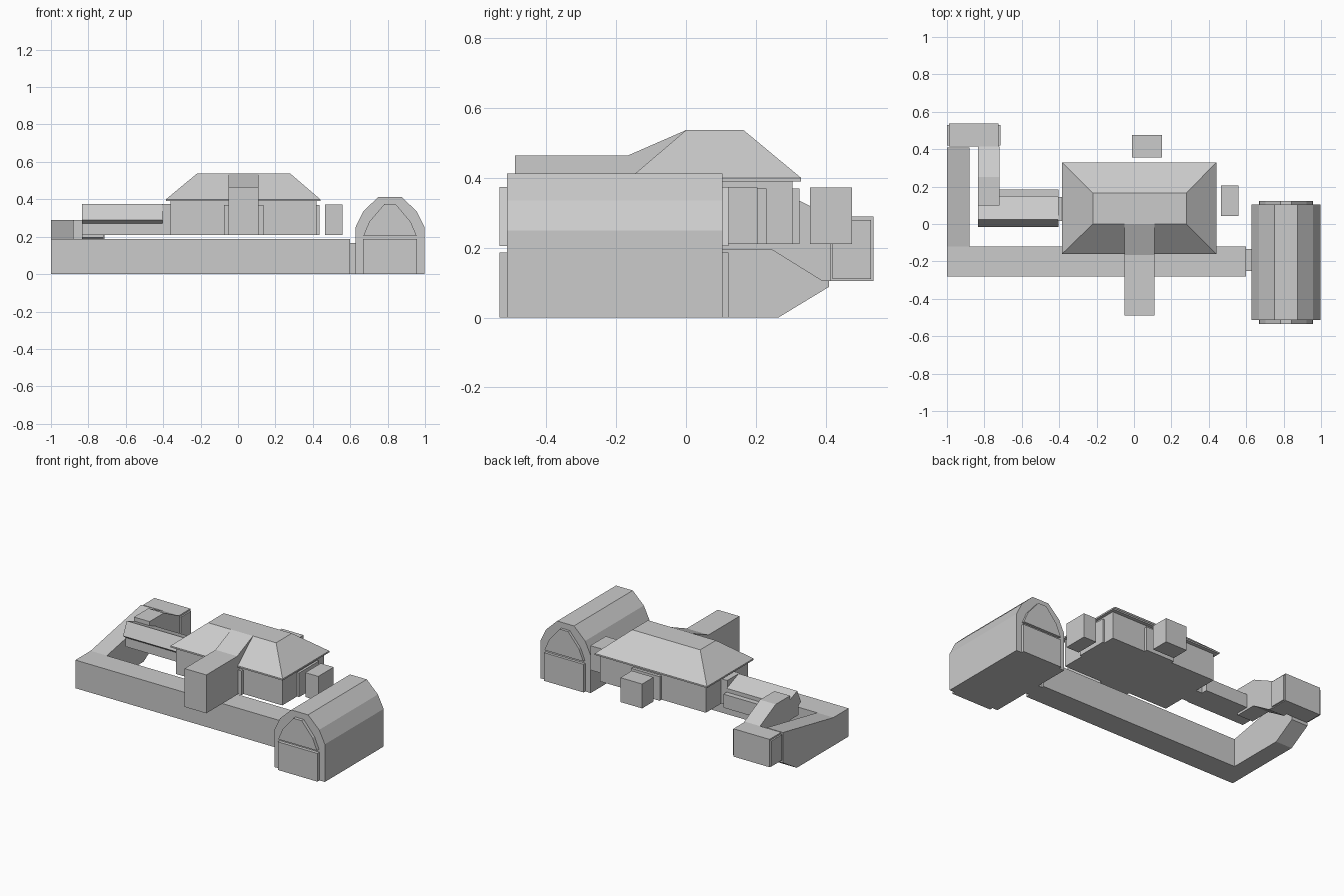
import bpy, bmesh
from mathutils import Vector

if "Cube" in bpy.data.objects:
    bpy.data.objects.remove(bpy.data.objects["Cube"], do_unlink=True)

grey = bpy.data.materials.new("plain_grey")
grey.use_nodes = True
grey.diffuse_color = (0.6, 0.6, 0.6, 1)
bsdf = next(n for n in grey.node_tree.nodes if n.type == 'BSDF_PRINCIPLED')
bsdf.inputs["Base Color"].default_value = (0.6, 0.6, 0.6, 1)


def finish(name, bm):
    bmesh.ops.recalc_face_normals(bm, faces=bm.faces)
    mesh = bpy.data.meshes.new(name)
    bm.to_mesh(mesh)
    bm.free()
    mesh.materials.append(grey)
    obj = bpy.data.objects.new(name, mesh)
    bpy.context.collection.objects.link(obj)
    return obj


def prism(name, profile, axis, start, end):
    """Extrude a profile along x (points are y, z) or along y (points are x, z)."""
    bm = bmesh.new()
    place = (lambda a, b: (start, a, b)) if axis == 'x' else (lambda a, b: (a, start, b))
    face = bm.faces.new([bm.verts.new(place(a, b)) for a, b in profile])
    grown = bmesh.ops.extrude_face_region(bm, geom=[face])
    moved = [v for v in grown["geom"] if isinstance(v, bmesh.types.BMVert)]
    length = end - start
    bmesh.ops.translate(bm, verts=moved,
                        vec=Vector((length, 0, 0)) if axis == 'x' else Vector((0, length, 0)))
    return finish(name, bm)


def box(name, x, y, z):
    return prism(name, [(x[0], z[0]), (x[1], z[0]), (x[1], z[1]), (x[0], z[1])], 'y', *y)


FLOOR = 0.21

# Main hall with a hipped, flat-topped roof
box("hall_walls", (-0.36, 0.42), (-0.135, 0.305), (FLOOR, 0.39))
box("hall_eaves", (-0.385, 0.44), (-0.16, 0.33), (0.39, 0.4))
bm = bmesh.new()
rings = []
for x0, x1, y0, y1, z in ((-0.385, 0.44, -0.16, 0.33, 0.4), (-0.22, 0.28, 0, 0.165, 0.537)):
    rings.append([bm.verts.new(p) for p in ((x0, y0, z), (x1, y0, z), (x1, y1, z), (x0, y1, z))])
for ring in rings:
    bm.faces.new(ring)
for i in range(4):
    j = (i + 1) % 4
    bm.faces.new((rings[0][i], rings[0][j], rings[1][j], rings[1][i]))
finish("hall_roof", bm)

# Entrance porch whose roof climbs to the hall ridge
prism("porch", [(-0.49, FLOOR), (-0.49, 0.465), (-0.165, 0.465), (0, 0.537), (0, FLOOR)],
      'x', -0.05, 0.11)

# Door frames on the hall walls
box("front_door_frame", (-0.075, 0.135), (-0.155, -0.135), (FLOOR, 0.37))
box("back_door_frame", (-0.035, 0.175), (0.305, 0.325), (FLOOR, 0.37))
box("left_door_frame", (0.42, 0.435), (0.02, 0.23), (FLOOR, 0.37))
box("right_door_frame", (-0.405, -0.36), (0.015, 0.145), (FLOOR, 0.375))

# Small detached rooms
box("back_room", (-0.01, 0.15), (0.355, 0.475), (FLOOR, 0.372))
box("left_room", (0.465, 0.56), (0.043, 0.205), (FLOOR, 0.372))

# Side wing with a sloping roof and overhang
prism("wing", [(0.01, FLOOR), (0.01, 0.27), (-0.015, 0.29), (0.025, 0.375), (0.15, 0.325),
               (0.15, 0.3), (0.185, 0.3), (0.185, FLOOR)], 'x', -0.835, -0.405)

# Passage stepping down from the wing
prism("passage", [(0.1, 0.195), (0.1, 0.372), (0.25, 0.372), (0.415, 0.29), (0.415, 0.105),
                  (0.39, 0.105), (0.245, 0.195)], 'x', -0.835, -0.72)

# Landing with end plates
box("landing", (-0.99, -0.725), (0.415, 0.537), (0.105, 0.29))
box("landing_outer_plate", (-1, -0.99), (0.42, 0.53), (0.11, 0.28))
box("landing_inner_plate", (-0.725, -0.715), (0.42, 0.53), (0.11, 0.28))

# Rising side corridor and long front corridor
prism("side_corridor", [(-0.12, 0), (0.265, 0), (0.41, 0.088), (0.41, 0.29), (-0.12, 0.187)],
      'x', -1, -0.88)
box("front_corridor", (-1, 0.6), (-0.28, -0.12), (0, 0.187))
box("corridor_end", (0.6, 0.628), (-0.25, -0.135), (0, 0.167))

# Vaulted hangar
prism("hangar", [(0.628, 0), (0.628, 0.25), (0.669, 0.335), (0.751, 0.413), (0.874, 0.413),
                 (0.956, 0.335), (0.998, 0.25), (0.998, 0)], 'y', -0.513, 0.104)

# Doors and arched panels at both hangar ends
for end, y0, y1 in (("front", -0.535, -0.513), ("back", 0.104, 0.122)):
    box(end + "_hangar_door", (0.667, 0.958), (y0, y1), (0, 0.187))
    prism(end + "_hangar_arch", [(0.67, 0.205), (0.702, 0.28), (0.782, 0.374), (0.843, 0.374),
                                 (0.923, 0.28), (0.955, 0.205)], 'y', y0, y1)
